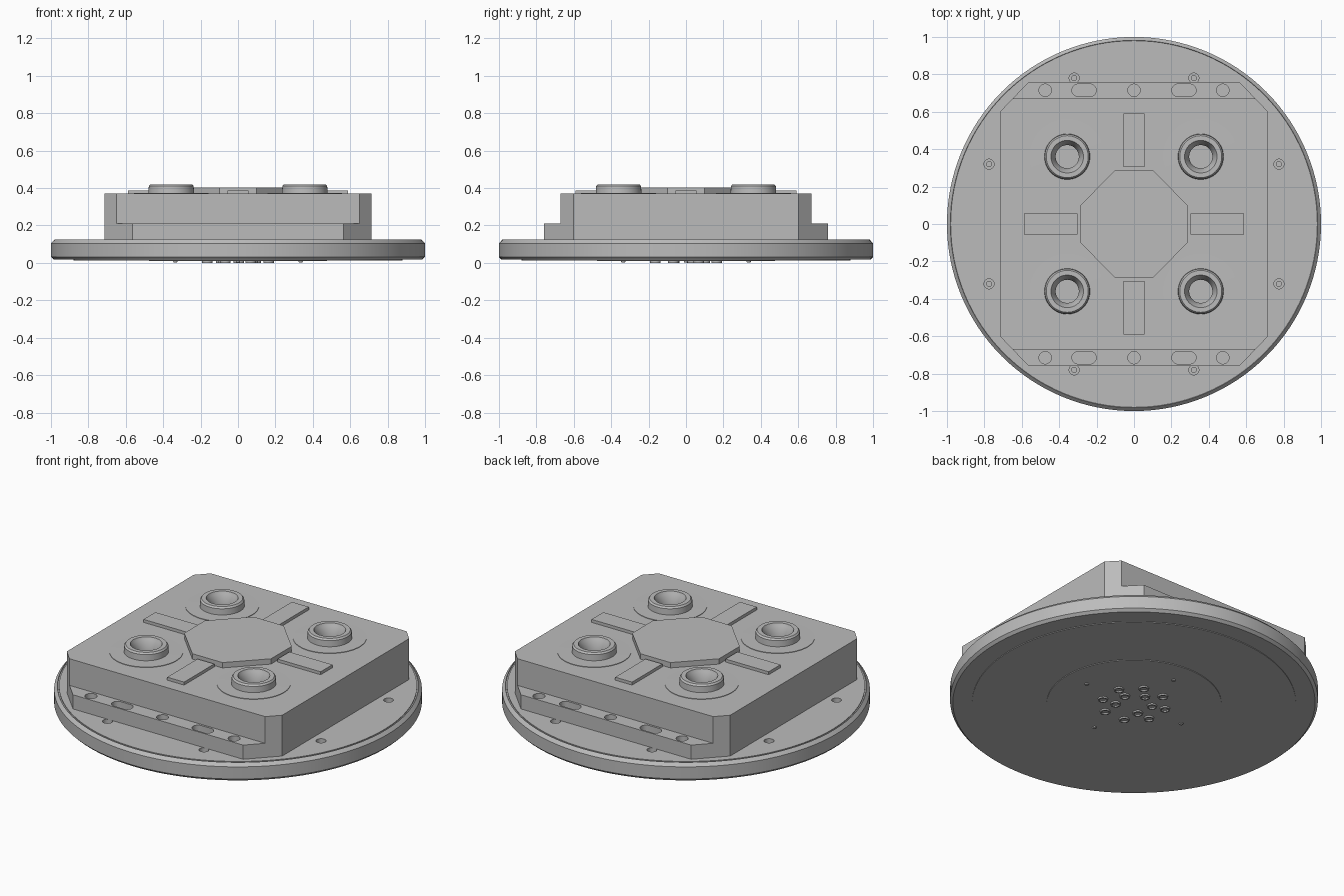
import bpy, bmesh
from math import sin, cos, pi, radians
from mathutils import Matrix, Vector

if "Cube" in bpy.data.objects:
    bpy.data.objects.remove(bpy.data.objects["Cube"])

grey = bpy.data.materials.new("machined_grey")
grey.use_nodes = True
grey.diffuse_color = (0.5, 0.5, 0.5, 1)
grey.node_tree.nodes["Principled BSDF"].inputs["Base Color"].default_value = (0.5, 0.5, 0.5, 1)


def finish(bm, name):
    bmesh.ops.remove_doubles(bm, verts=bm.verts, dist=1e-5)
    bmesh.ops.recalc_face_normals(bm, faces=bm.faces)
    mesh = bpy.data.meshes.new(name)
    bm.to_mesh(mesh)
    bm.free()
    mesh.materials.append(grey)
    obj = bpy.data.objects.new(name, mesh)
    bpy.context.collection.objects.link(obj)
    return obj


def add_prism(bm, outline, z0, z1):
    face = bm.faces.new([bm.verts.new((x, y, z0)) for x, y in outline])
    new = bmesh.ops.extrude_face_region(bm, geom=[face], use_keep_orig=True)
    top = [v for v in new["geom"] if isinstance(v, bmesh.types.BMVert)]
    bmesh.ops.translate(bm, verts=top, vec=(0, 0, z1 - z0))


def add_lathe(bm, profile, centre=(0, 0), steps=48):
    """Revolve (radius, z) points about a vertical axis."""
    verts = [bm.verts.new((r, 0, z)) for r, z in profile]
    edges = [bm.edges.new(pair) for pair in zip(verts, verts[1:])]
    made = bmesh.ops.spin(bm, geom=verts + edges, cent=(0, 0, 0), axis=(0, 0, 1),
                          angle=2 * pi, steps=steps)
    bmesh.ops.remove_doubles(bm, verts=bm.verts, dist=1e-5)
    return bm


def lathe(name, profile, centre=(0, 0), steps=48):
    obj = finish(add_lathe(bmesh.new(), profile, steps=steps), name)
    obj.data.transform(Matrix.Translation((centre[0], centre[1], 0)))
    return obj


def rect(x, y, hx, hy):
    return [(x - hx, y - hy), (x + hx, y - hy), (x + hx, y + hy), (x - hx, y + hy)]


def octagon(hx, hy, cx, cy):
    """Rectangle of half size hx, hy with corners cut at cx, cy."""
    return [(hx, -cy), (hx, cy), (cx, hy), (-cx, hy),
            (-hx, cy), (-hx, -cy), (-cx, -hy), (cx, -hy)]


def slot(x, y, r, half=0.0, n=32):
    """Circle, or a slot stretched along x by half."""
    pts = []
    for i in range(n):
        a = 2 * pi * (i + 0.5) / n
        pts.append((x + r * cos(a) + (half if cos(a) > 0 else -half), y + r * sin(a)))
    return pts


def cut(target, prisms):
    """Subtract a set of separate prisms from the target."""
    bm = bmesh.new()
    for outline, z0, z1 in prisms:
        add_prism(bm, outline, z0, z1)
    cutter = finish(bm, "cutter")
    cutter.hide_render = True
    mod = target.modifiers.new("cut", 'BOOLEAN')
    mod.operation, mod.solver, mod.object = 'DIFFERENCE', 'EXACT', cutter
    bpy.context.view_layer.objects.active = target
    bpy.ops.object.modifier_apply(modifier=mod.name)
    bpy.data.objects.remove(cutter)


def smooth(obj):
    bpy.ops.object.select_all(action='DESELECT')
    obj.select_set(True)
    bpy.context.view_layer.objects.active = obj
    bpy.ops.object.shade_smooth_by_angle(angle=radians(30))


signs = [(sx, sy) for sx in (-1, 1) for sy in (-1, 1)]

# Round base with chamfered rim and a fine groove near the top edge
base = lathe("round_base", [(0, 0.017), (0.985, 0.017), (1, 0.032), (1, 0.105),
                            (0.982, 0.124), (0.98, 0.12), (0.973, 0.12),
                            (0.973, 0.125), (0, 0.125)], steps=128)
screws = [(0.32 * sx, 0.78 * sy) for sx, sy in signs]
screws += [(0.775 * sx, 0.32 * sy) for sx, sy in signs]
cut(base, [(slot(x, y, 0.027, n=24), 0.09, 0.2) for x, y in screws])
cut(base, [(slot(x, y, 0.014, n=16), 0.05, 0.1) for x, y in screws])

# Main block: chamfered corners, a ledge front and back, holes in the ledges
bm = bmesh.new()
add_prism(bm, octagon(0.715, 0.758, 0.565, 0.602), 0.12, 0.37)
block = finish(bm, "main_block")
cut(block, [(rect(0, 0.87 * s, 1, 0.2), 0.21, 0.5) for s in (-1, 1)])
pockets = []
for s in (-1, 1):
    pockets += [(slot(x, 0.715 * s, 0.033), 0.15, 0.3) for x in (-0.475, 0, 0.475)]
    pockets += [(slot(x, 0.715 * s, 0.033, 0.032), 0.15, 0.3) for x in (-0.267, 0.267)]
cut(block, pockets)
bushes = [(0.357 * sx, 0.36 * sy) for sx, sy in signs]
cut(block, [(slot(x, y, 0.1), 0.31, 0.5) for x, y in bushes])

# Locating bushes: thin flange, raised collar and tapered bore
for i, spot in enumerate(bushes):
    bush = lathe(f"bush_{i + 1}", [(0.09, 0.368), (0.2, 0.368), (0.2, 0.373),
                                   (0.122, 0.374), (0.12, 0.41), (0.112, 0.42),
                                   (0.087, 0.42), (0.08, 0.405), (0.062, 0.37),
                                   (0.062, 0.325), (0, 0.325), (0, 0.32), (0.09, 0.32),
                                   (0.09, 0.368)], spot, 64)
    smooth(bush)

# Raised centre plate and four key bars
bm = bmesh.new()
add_prism(bm, octagon(0.288, 0.29, 0.1, 0.098), 0.365, 0.402)
finish(bm, "centre_plate")
for name, x, y, hx, hy in (("right_bar", -1, 0, 0.143, 0.056), ("left_bar", 1, 0, 0.143, 0.056),
                           ("front_bar", 0, -1, 0.056, 0.143), ("back_bar", 0, 1, 0.056, 0.143)):
    bm = bmesh.new()
    add_prism(bm, rect(0.445 * x, 0.448 * y, hx, hy), 0.365, 0.388)
    finish(bm, name)

# Underside plates
lathe("under_plate", [(0, 0.02), (0.88, 0.02), (0.88, 0.013), (0, 0.013)], steps=128)
lathe("under_hub", [(0, 0.015), (0.475, 0.015), (0.475, 0.009), (0, 0.009)], steps=96)

# Underside sockets (outer ring of eight, inner five) and four small studs
ring = [(0.177, 22.5 + 45 * k) for k in range(8)]
ring += [(0.1, a) for a in (20, 87, 153, 218, 321)]
for i, (r, a) in enumerate(ring):
    lathe(f"under_socket_{i + 1}", [(0.02, 0.012), (0.028, 0.012), (0.028, 0), (0.02, 0),
                                    (0.02, 0.008), (0, 0.008)],
          (r * cos(radians(a)), r * sin(radians(a))), 20)
for k in range(4):
    lathe(f"under_stud_{k + 1}", [(0, 0.012), (0.013, 0.012), (0.01, 0.003), (0, 0.003)],
          (0.335 * cos(k * pi / 2), 0.335 * sin(k * pi / 2)), 16)

# Smooth round walls, keep machined edges sharp
for obj in list(bpy.context.scene.objects):
    if obj.type == 'MESH' and obj.name.startswith(("round", "main", "under")):
        smooth(obj)
